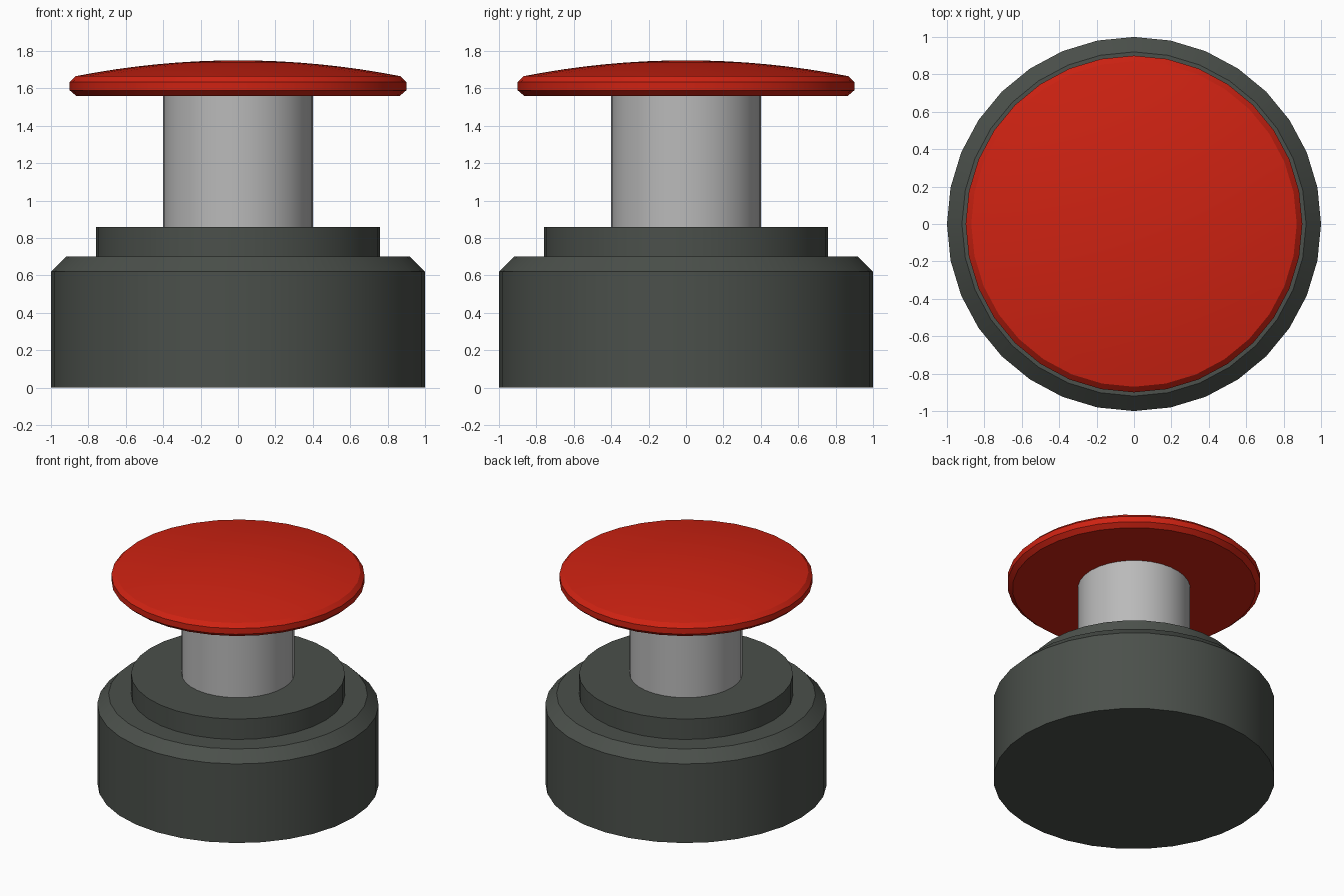
import bpy, bmesh, math

if "Cube" in bpy.data.objects:
    bpy.data.objects.remove(bpy.data.objects["Cube"])

SIDES = 32


def material(name, colour):
    m = bpy.data.materials.new(name)
    m.diffuse_color = (*colour, 1.0)
    m.use_nodes = True
    m.node_tree.nodes["Principled BSDF"].inputs["Base Color"].default_value = m.diffuse_color
    return m


def lathe(name, profile, mat):
    """Revolve an (r, z) profile, listed bottom to top, into a closed solid."""
    bm = bmesh.new()
    rings = []
    for r, z in profile:
        if r == 0:
            rings.append([bm.verts.new((0, 0, z))] * SIDES)
            continue
        angles = [2 * math.pi * i / SIDES for i in range(SIDES)]
        rings.append([bm.verts.new((r * math.cos(a), r * math.sin(a), z)) for a in angles])
    for low, high in zip(rings, rings[1:]):
        for i in range(SIDES):
            j = (i + 1) % SIDES
            corners = dict.fromkeys((low[i], low[j], high[j], high[i]))
            bm.faces.new(list(corners))
    if profile[0][0] > 0:
        bm.faces.new(rings[0][::-1])
    if profile[-1][0] > 0:
        bm.faces.new(rings[-1])
    bmesh.ops.recalc_face_normals(bm, faces=bm.faces[:])
    mesh = bpy.data.meshes.new(name)
    bm.to_mesh(mesh)
    bm.free()
    mesh.materials.append(mat)
    obj = bpy.data.objects.new(name, mesh)
    bpy.context.collection.objects.link(obj)
    bpy.ops.object.select_all(action='DESELECT')
    obj.select_set(True)
    bpy.context.view_layer.objects.active = obj
    bpy.ops.object.shade_smooth_by_angle(angle=math.radians(25))
    return obj


dark = material("dark_housing", (0.07, 0.08, 0.07))
steel = material("grey_metal", (0.49, 0.49, 0.49))
red = material("red_button", (0.62, 0.016, 0.006))

# Housing with a chamfered top edge, and the raised collar on it
lathe("housing", [(1.0, 0), (1.0, 0.62), (0.92, 0.70)], dark)
lathe("collar", [(0.76, 0.68), (0.76, 0.86)], dark)

# Plunger stem
lathe("stem", [(0.40, 0.84), (0.40, 1.57)], steel)

# Mushroom cap: bevelled rim and shallow domed top
rim, base_z, rise, steps = 0.87, 1.665, 0.085, 8
dome = [(rim * (1 - k / steps), base_z + rise * (1 - (1 - k / steps) ** 2))
        for k in range(steps + 1)]
lathe("mushroom_cap", [(0.865, 1.56), (0.90, 1.59), (0.90, 1.635)] + dome, red)
